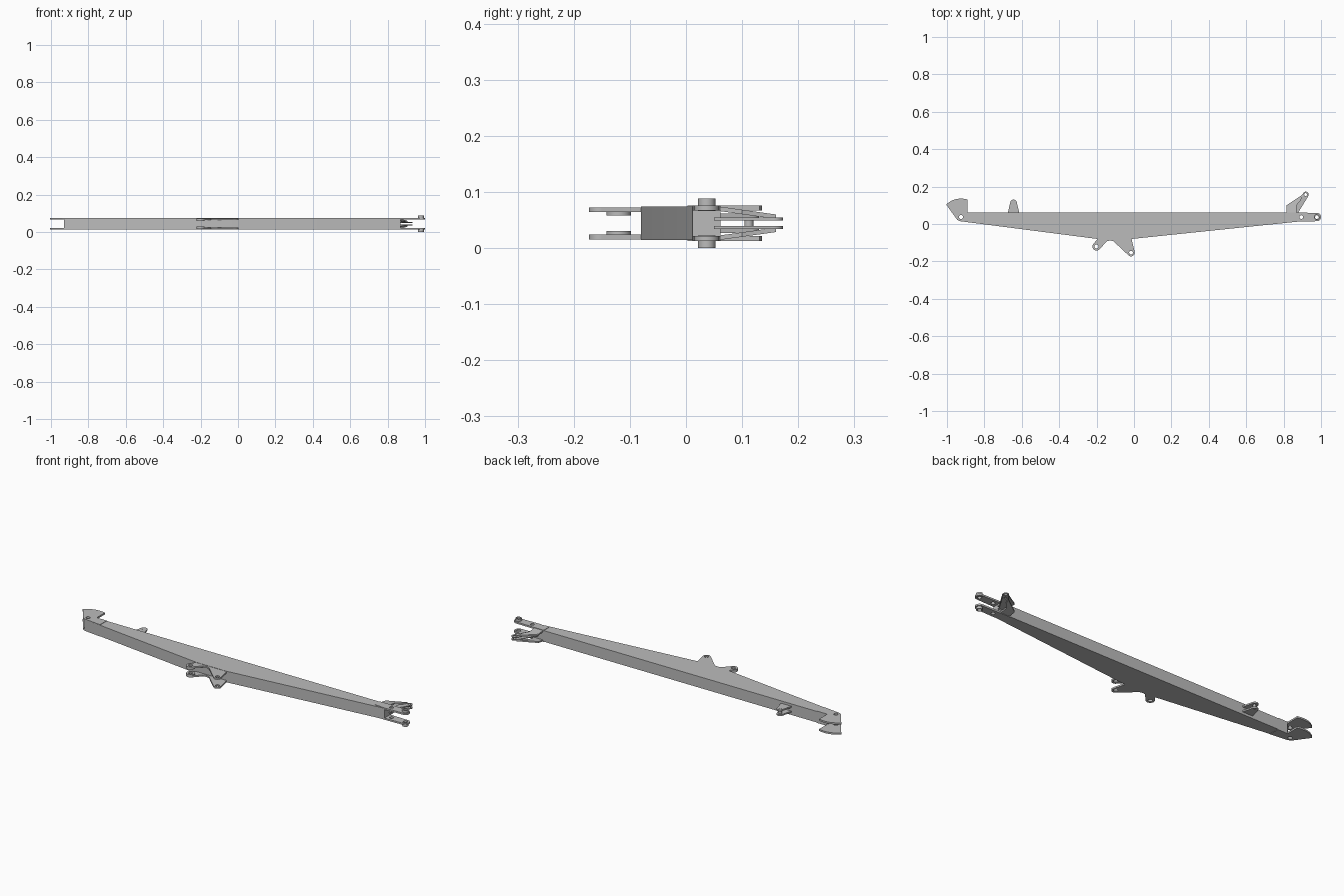
import bpy
from math import cos, sin, radians, pi

if "Cube" in bpy.data.objects:
    bpy.data.objects.remove(bpy.data.objects["Cube"], do_unlink=True)

STEEL = bpy.data.materials.new("grey_steel")
STEEL.use_nodes = True
STEEL.diffuse_color = (0.5, 0.5, 0.5, 1)
STEEL.node_tree.nodes["Principled BSDF"].inputs["Base Color"].default_value = STEEL.diffuse_color
MID = 0.0443  # height of the symmetry plane


def arc(cx, cy, r, start, end, steps=14):
    return [(cx + r * cos(radians(start + (end - start) * i / steps)),
             cy + r * sin(radians(start + (end - start) * i / steps))) for i in range(steps + 1)]


def plate(name, outline, z0, z1, holes=(), slope=None):
    """Extrude a flat outline with round holes from z0 to z1."""
    curve = bpy.data.curves.new(name, 'CURVE')
    curve.dimensions = '2D'
    curve.fill_mode = 'BOTH'
    curve.extrude = (z1 - z0) / 2
    for loop in [outline] + [arc(x, y, r, 0, 345, 23) for x, y, r in holes]:
        spline = curve.splines.new('POLY')
        spline.points.add(len(loop) - 1)
        for point, (x, y) in zip(spline.points, loop):
            point.co = (x, y, 0, 1)
        spline.use_cyclic_u = True
    temp = bpy.data.objects.new(name, curve)
    bpy.context.collection.objects.link(temp)
    deps = bpy.context.evaluated_depsgraph_get()
    mesh = bpy.data.meshes.new_from_object(temp.evaluated_get(deps))
    bpy.data.objects.remove(temp, do_unlink=True)
    mesh.name = name
    for v in mesh.vertices:
        v.co.z += (z0 + z1) / 2
        if slope:
            v.co.z += slope * (v.co.y - BACK)
    mesh.materials.clear()
    mesh.materials.append(STEEL)
    obj = bpy.data.objects.new(name, mesh)
    bpy.context.collection.objects.link(obj)
    bpy.ops.object.select_all(action='DESELECT')
    obj.select_set(True)
    bpy.context.view_layer.objects.active = obj
    bpy.ops.object.shade_smooth_by_angle(angle=radians(30))
    return obj


def pair(name, outline, inner, outer, holes=(), slope=0):
    """Matching plates above and below the symmetry plane."""
    plate("upper_" + name, outline, MID + inner, MID + outer, holes, slope)
    plate("lower_" + name, outline, MID - outer, MID - inner, holes, -slope)


def ring(name, x, y, r, bore, inner, outer):
    pair(name, arc(x, y, r, 0, 345, 23), inner, outer, [(x, y, bore)])


BACK, FRONT = 0.0615, -0.08
AXIS = 0.037

# Main boom box, deepest at the middle
boom = [(-0.89, BACK), (-0.93, 0.015), (-0.195, FRONT), (-0.013, FRONT), (0.87, 0.012), (0.87, BACK)]
plate("boom_box", boom, MID - 0.03, MID + 0.03)

# Fan-shaped cheeks at the right-hand end of the boom
fan = [(-0.83, BACK), (-0.89, BACK), (-0.89, 0.131)]
fan += arc(-0.925, 0.022, 0.114, 75, 134, 10)[1:]
fan += [(-0.945, 0.022), (-0.93, 0.015), (-0.83, 0.003)]
pair("fan_cheek", fan, 0.023, 0.032, [(-0.925, AXIS, 0.011)])

# Fork at the left-hand end, with pin bosses
fork = [(0.81, BACK), (0.81, 0.018), (0.87, 0.012)] + arc(0.978, AXIS, 0.022, -90, 90) + [(0.87, BACK)]
pair("fork_arm", fork, 0.023, 0.032, [(0.978, AXIS, 0.010), (0.895, AXIS, 0.010)])
ring("fork_boss", 0.978, AXIS, 0.0155, 0.010, 0.022, 0.0443)

# Two-eared cylinder lug under the middle
lug = [(-0.195, -0.06), (-0.195, FRONT)]
lug += arc(-0.2, -0.12, 0.022, 145, 315)
lug += [(-0.145, -0.092), (-0.128, -0.088), (-0.11, -0.092)]
lug += arc(-0.016, -0.153, 0.02, 235, 370)
lug += [(-0.013, FRONT), (-0.013, -0.06)]
pair("cylinder_lug", lug, 0.020, 0.0285, [(-0.2, -0.12, 0.011), (-0.016, -0.153, 0.010)])
ring("cylinder_lug_boss", -0.2, -0.12, 0.022, 0.011, 0.0135, 0.0205)

# Small rear lug with a pin between its ears
ear = [(-0.676, 0.055)] + arc(-0.644, 0.113, 0.0175, 165, 15) + [(-0.612, 0.055)]
pair("small_lug", ear, 0.009, 0.017, [(-0.644, 0.113, 0.007)])
plate("small_lug_pin", arc(-0.644, 0.112, 0.008, 0, 345, 23), MID - 0.018, MID + 0.018)

# Rear bracket: thin hooked arms braced by sloping gussets
arm = [(0.845, 0.05), (0.845, BACK)] + arc(0.918, 0.157, 0.016, 150, -30) + [(0.878, BACK), (0.878, 0.05)]
pair("bracket_arm", arm, 0.005, 0.010, [(0.918, 0.157, 0.008)])
gusset = [(0.815, 0.05), (0.815, 0.1), (0.905, 0.16), (0.89, 0.125), (0.868, 0.1), (0.868, 0.05)]
pair("bracket_gusset", gusset, 0.0215, 0.0295, slope=-0.14)
